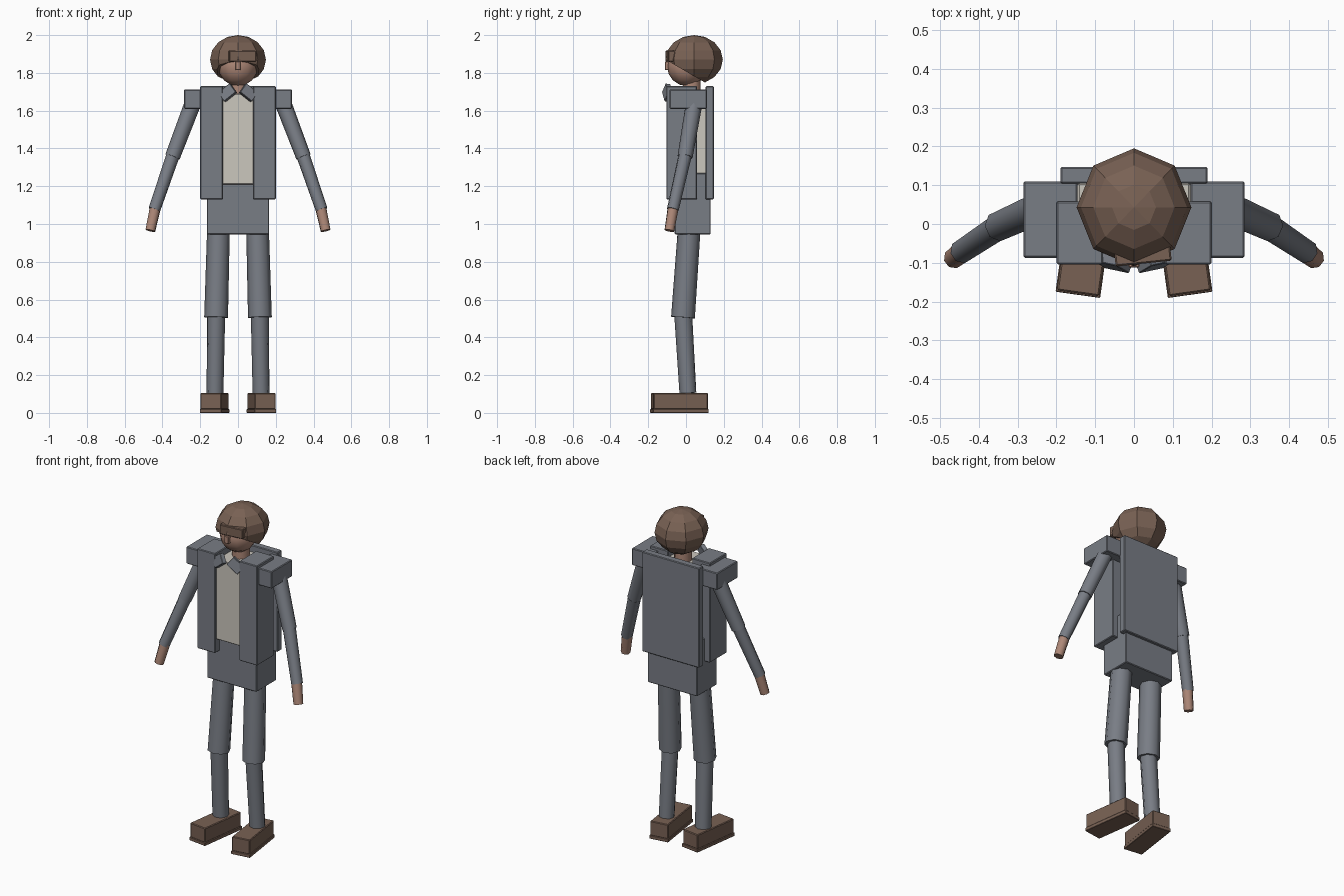
import bpy, bmesh, math
from mathutils import Vector, Matrix

if "Cube" in bpy.data.objects:
    bpy.data.objects.remove(bpy.data.objects["Cube"])


def material(name, color):
    m = bpy.data.materials.new(name)
    m.diffuse_color = (*color, 1)
    m.use_nodes = True
    m.node_tree.nodes["Principled BSDF"].inputs["Base Color"].default_value = m.diffuse_color
    return m


GREY = material("suit_grey", (0.19, 0.205, 0.235))
BROWN = material("hair_and_shoe_brown", (0.19, 0.12, 0.088))
SKIN = material("skin", (0.42, 0.245, 0.185))
CREAM = material("shirt_cream", (0.60, 0.57, 0.51))


def finish(name, bm, mat, smooth=None):
    bmesh.ops.recalc_face_normals(bm, faces=bm.faces)
    me = bpy.data.meshes.new(name)
    bm.to_mesh(me)
    bm.free()
    me.materials.append(mat)
    ob = bpy.data.objects.new(name, me)
    bpy.context.collection.objects.link(ob)
    if smooth:
        bpy.ops.object.select_all(action='DESELECT')
        ob.select_set(True)
        bpy.context.view_layer.objects.active = ob
        bpy.ops.object.shade_smooth_by_angle(angle=math.radians(smooth))
    return ob


def box(name, lo, hi, mat, rot=(0, 0, 0), bevel=0.004):
    """Box between two corners, turned about its own centre (degrees)."""
    lo, hi = Vector(lo), Vector(hi)
    bm = bmesh.new()
    bmesh.ops.create_cube(bm, size=1)
    bmesh.ops.scale(bm, vec=hi - lo, verts=bm.verts)
    if bevel:
        bmesh.ops.bevel(bm, geom=bm.edges[:], offset=bevel, segments=1, affect='EDGES')
    for angle, axis in zip(rot, 'XYZ'):
        bmesh.ops.rotate(bm, verts=bm.verts, matrix=Matrix.Rotation(math.radians(angle), 3, axis))
    bmesh.ops.translate(bm, vec=(lo + hi) / 2, verts=bm.verts)
    return finish(name, bm, mat)


def limb(name, a, b, r1, r2, mat, sides=8):
    """Tapered prism from point a to point b."""
    a, b = Vector(a), Vector(b)
    d = b - a
    bm = bmesh.new()
    bmesh.ops.create_cone(bm, cap_ends=True, segments=sides, radius1=r1, radius2=r2, depth=d.length)
    turn = Matrix.Rotation(math.pi / sides, 4, 'Z')
    place = Matrix.Translation((a + b) / 2) @ d.to_track_quat('Z', 'Y').to_matrix().to_4x4()
    bmesh.ops.transform(bm, matrix=place @ turn, verts=bm.verts)
    return finish(name, bm, mat, 50)


# Head: face ball, neck and faceted hair cut along a slanted hairline
bm = bmesh.new()
bmesh.ops.create_uvsphere(bm, u_segments=12, v_segments=8, radius=0.105)
bmesh.ops.translate(bm, vec=(0, 0.005, 1.835), verts=bm.verts)
finish("face", bm, SKIN, 40)
limb("neck", (0, 0.03, 1.66), (0, 0.03, 1.79), 0.05, 0.05, SKIN)

bm = bmesh.new()
bmesh.ops.create_uvsphere(bm, u_segments=8, v_segments=8, radius=1)
bmesh.ops.scale(bm, vec=(0.148, 0.152, 0.13), verts=bm.verts)
bmesh.ops.translate(bm, vec=(0, 0.043, 1.87), verts=bm.verts)
cut = bmesh.ops.bisect_plane(bm, geom=bm.verts[:] + bm.edges[:] + bm.faces[:],
                             plane_co=(0, -0.1, 1.865), plane_no=(0, -0.5, -0.866),
                             clear_outer=True)
bmesh.ops.holes_fill(bm, edges=[e for e in bm.edges if e.is_boundary])
finish("hair", bm, BROWN)
box("fringe", (-0.05, -0.102, 1.86), (0.095, -0.055, 1.918), BROWN, (0, 0, 6))
box("nose", (-0.014, -0.112, 1.815), (0.014, -0.085, 1.86), SKIN, bevel=0.003)

# Trunk: shirt, pelvis and back of the jacket
box("shirt", (-0.145, -0.09, 1.21), (0.145, 0.106, 1.69), CREAM)
box("pelvis", (-0.165, -0.06, 0.945), (0.165, 0.13, 1.27), GREY)
box("jacket_back", (-0.19, 0.104, 1.13), (0.19, 0.147, 1.73), GREY)

for s, side in ((-1, "left"), (1, "right")):
    def p(x, y, z):
        return (s * x, y, z)

    def mbox(name, lo, hi, mat, rot=(0, 0, 0), bevel=0.004):
        x0, x1 = sorted((s * lo[0], s * hi[0]))
        return box(f"{name}_{side}", (x0, *lo[1:]), (x1, *hi[1:]), mat,
                   (rot[0], s * rot[1], s * rot[2]), bevel)

    # Jacket front, shoulder pad and collar flap
    mbox("jacket_front", (0.08, -0.104, 1.13), (0.2, 0.058, 1.73), GREY)
    mbox("shoulder_pad", (0.145, -0.087, 1.61), (0.285, 0.11, 1.712), GREY)
    mbox("collar", (0.015, -0.112, 1.665), (0.095, -0.085, 1.725), GREY, (-12, 38, 12), 0.002)

    # Arm
    limb(f"upper_arm_{side}", p(0.235, 0.045, 1.65), p(0.347, -0.005, 1.355), 0.044, 0.04, GREY)
    limb(f"forearm_{side}", p(0.342, -0.003, 1.37), p(0.443, -0.07, 1.075), 0.036, 0.032, GREY)
    limb(f"hand_{side}", p(0.438, -0.068, 1.085), p(0.464, -0.088, 0.965), 0.03, 0.027, SKIN)

    # Leg
    limb(f"thigh_{side}", p(0.103, 0.018, 0.99), p(0.116, -0.016, 0.505), 0.06, 0.063, GREY)
    limb(f"shin_{side}", p(0.115, -0.016, 0.54), p(0.122, 0.01, 0.105), 0.048, 0.045, GREY)

    # Shoe and sole, toes turned slightly in
    mbox("shoe", (0.069, -0.18, 0.018), (0.179, 0.11, 0.105), BROWN, (0, 0, 8))
    mbox("sole", (0.066, -0.184, 0), (0.182, 0.114, 0.02), BROWN, (0, 0, 8), 0.002)
